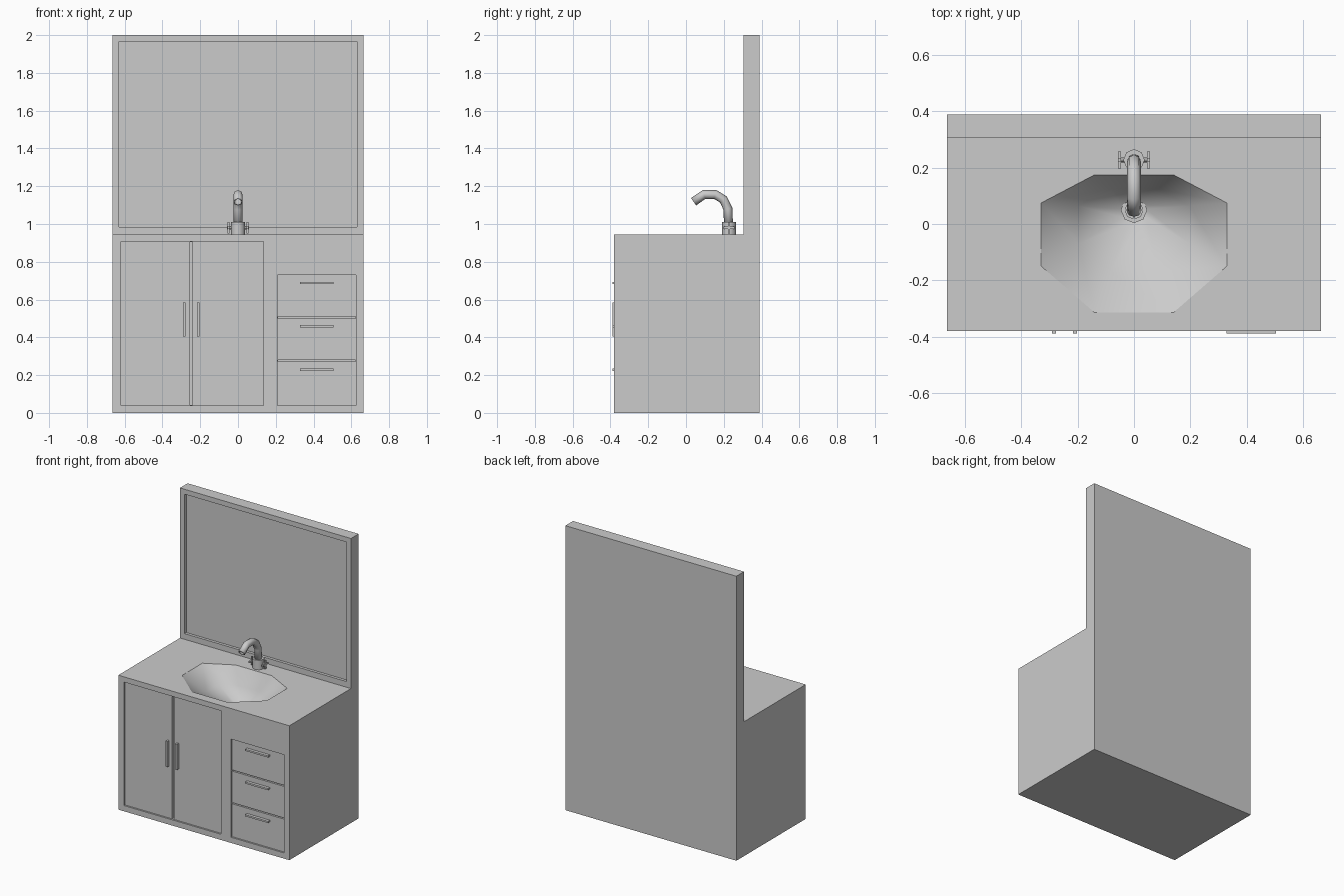
import bpy, bmesh, math
from mathutils import Matrix, Vector

if "Cube" in bpy.data.objects:
    bpy.data.objects.remove(bpy.data.objects["Cube"], do_unlink=True)

grey = bpy.data.materials.new("plain grey")
grey.use_nodes = True
GREY = (0.6, 0.6, 0.6, 1)
grey.diffuse_color = GREY
grey.node_tree.nodes["Principled BSDF"].inputs["Base Color"].default_value = GREY


def finish(name, bm):
    bmesh.ops.recalc_face_normals(bm, faces=bm.faces[:])
    mesh = bpy.data.meshes.new(name)
    bm.to_mesh(mesh)
    bm.free()
    mesh.materials.append(grey)
    ob = bpy.data.objects.new(name, mesh)
    bpy.context.collection.objects.link(ob)
    return ob


def add_box(bm, x0, x1, y0, y1, z0, z1):
    lo, hi = Vector((x0, y0, z0)), Vector((x1, y1, z1))
    m = Matrix.Translation((lo + hi) / 2) @ Matrix.Diagonal((*(hi - lo), 1))
    bmesh.ops.create_cube(bm, size=1, matrix=m)


def box(name, *span):
    bm = bmesh.new()
    add_box(bm, *span)
    return finish(name, bm)


def cylinder(name, radius, depth, centre, sides, axis="Z"):
    bm = bmesh.new()
    turn = Matrix.Rotation(math.pi / 2, 4, "Y") if axis == "X" else Matrix()
    bmesh.ops.create_cone(bm, cap_ends=True, segments=sides, radius1=radius, radius2=radius,
                          depth=depth, matrix=Matrix.Translation(centre) @ turn)
    return finish(name, bm)


def activate(ob):
    bpy.ops.object.select_all(action="DESELECT")
    ob.select_set(True)
    bpy.context.view_layer.objects.active = ob


def smooth(ob, degrees):
    activate(ob)
    bpy.ops.object.shade_smooth_by_angle(angle=math.radians(degrees))


def cut(ob, cutter):
    mod = ob.modifiers.new("cut", "BOOLEAN")
    mod.operation, mod.solver, mod.object = "DIFFERENCE", "EXACT", cutter
    activate(ob)
    bpy.ops.object.modifier_apply(modifier=mod.name)
    bpy.data.objects.remove(cutter, do_unlink=True)


FRONT, BACK, WALL, TOP, HALF = -0.38, 0.39, 0.305, 0.945, 0.665

# Cabinet and tall back board, one L-shaped side profile
bm = bmesh.new()
profile = [(FRONT, 0), (BACK, 0), (BACK, 2), (WALL, 2), (WALL, TOP), (FRONT, TOP)]
side = bm.faces.new([bm.verts.new((-HALF, y, z)) for y, z in profile])
ext = bmesh.ops.extrude_face_region(bm, geom=[side])
bmesh.ops.translate(bm, vec=(2 * HALF, 0, 0),
                    verts=[g for g in ext["geom"] if isinstance(g, bmesh.types.BMVert)])
cabinet = finish("cabinet", bm)


def recess(x0, x1, z0, z1, depth, face=FRONT):
    cut(cabinet, box("cutter", x0, x1, face - 0.05, face + depth, z0, z1))


# Sunken mirror, door and drawer panels, then the gaps between them
RECESS = 0.012
recess(-0.63, 0.63, 0.985, 1.965, 0.02, WALL)
recess(-0.62, 0.135, 0.04, 0.908, RECESS)
recess(0.21, 0.625, 0.04, 0.73, RECESS)
recess(-0.254, -0.242, 0.042, 0.906, 0.03)
for z in (0.505, 0.275):
    recess(0.212, 0.623, z - 0.004, z + 0.004, 0.03)

# Bowl: an eight-sided rim lofted down to the drain
DRAIN = Vector((0, 0.05, TOP - 0.21))
half_rim = [(0.14, -0.315), (0.33, -0.15), (0.33, 0.075), (0.14, 0.175)]
rim = half_rim + [(-x, y) for x, y in reversed(half_rim)]
bm = bmesh.new()
rings = []
for scale, drop in ((1, -0.05), (1, 0), (0.6, 0.11), (0.13, 0.21)):
    rings.append([bm.verts.new((x * scale, DRAIN.y + (y - DRAIN.y) * scale, TOP - drop))
                  for x, y in rim])
for a, b in zip(rings, rings[1:]):
    for i in range(8):
        j = (i + 1) % 8
        bm.faces.new((a[i], a[j], b[j], b[i]))
bm.faces.new(rings[0])
bm.faces.new(rings[-1])
cut(cabinet, finish("bowl_cutter", bm))

# Smooth the bowl only, with a sharp rim
bm = bmesh.new()
bm.from_mesh(cabinet.data)
for f in bm.faces:
    f.smooth = max(abs(c) for c in f.normal) < 0.999 or (
        f.normal.z > 0.9 and abs(f.calc_center_median().z - DRAIN.z) < 0.01)
    if abs(f.calc_center_median().x) < 0.3 and f.normal.y < -0.2 and 0.7 < f.calc_center_median().z < TOP:
        f.smooth = abs(f.normal.y) < 0.999
for e in bm.edges:
    e.smooth = len({f.smooth for f in e.link_faces}) == 1
bm.to_mesh(cabinet.data)
bm.free()

# Drain: outer collar, inner cup and a cross
collar = cylinder("drain_collar", 0.047, 0.016, DRAIN + Vector((0, 0, 0.008)), 8)
cut(collar, cylinder("cutter", 0.032, 0.03, DRAIN + Vector((0, 0, 0.019)), 8))
bm = bmesh.new()
for w, d in ((0.033, 0.004), (0.004, 0.033)):
    add_box(bm, -w, w, DRAIN.y - d, DRAIN.y + d, DRAIN.z, DRAIN.z + 0.013)
finish("drain_cross", bm)

# Pulls on doors and drawers
for name, x in (("right_door_pull", -0.285), ("left_door_pull", -0.21)):
    box(name, x - 0.007, x + 0.007, -0.389, FRONT + RECESS, 0.405, 0.585)
for name, z in (("top", 0.688), ("middle", 0.458), ("bottom", 0.228)):
    box(name + "_drawer_pull", 0.328, 0.505, -0.389, FRONT + RECESS, z - 0.006, z + 0.006)

# Tap body and curved spout
TAP_Y = 0.228
smooth(cylinder("tap_base", 0.038, 0.067, (0, TAP_Y, TOP + 0.033), 8), 50)
path = [(0.225, 0.99), (0.222, 1.08), (0.198, 1.13), (0.155, 1.156), (0.095, 1.156), (0.04, 1.118)]
curve = bpy.data.curves.new("spout", "CURVE")
curve.dimensions = "3D"
curve.bevel_depth, curve.bevel_resolution = 0.024, 2
spline = curve.splines.new("POLY")
spline.points.add(len(path) - 1)
for p, (y, z) in zip(spline.points, path):
    p.co = (0, y, z, 1)
spout = bpy.data.objects.new("spout", curve)
bpy.context.collection.objects.link(spout)
activate(spout)
bpy.ops.object.convert(target="MESH")
spout = bpy.context.object
spout.data.materials.clear()
spout.data.materials.append(grey)
smooth(spout, 60)
wall = spout.modifiers.new("wall", "SOLIDIFY")
wall.thickness = 0.006

# Cross-shaped tap handles on both sides
for name, s in (("right", -1), ("left", 1)):
    cylinder(name + "_tap_axle", 0.009, 0.03, (s * 0.042, TAP_Y, 0.98), 8, "X")
    bm = bmesh.new()
    x0, x1 = sorted((s * 0.046, s * 0.056))
    for dy, dz in ((0.03, 0.006), (0.006, 0.03)):
        add_box(bm, x0, x1, TAP_Y - dy, TAP_Y + dy, 0.98 - dz, 0.98 + dz)
    finish(name + "_tap_handle", bm)
